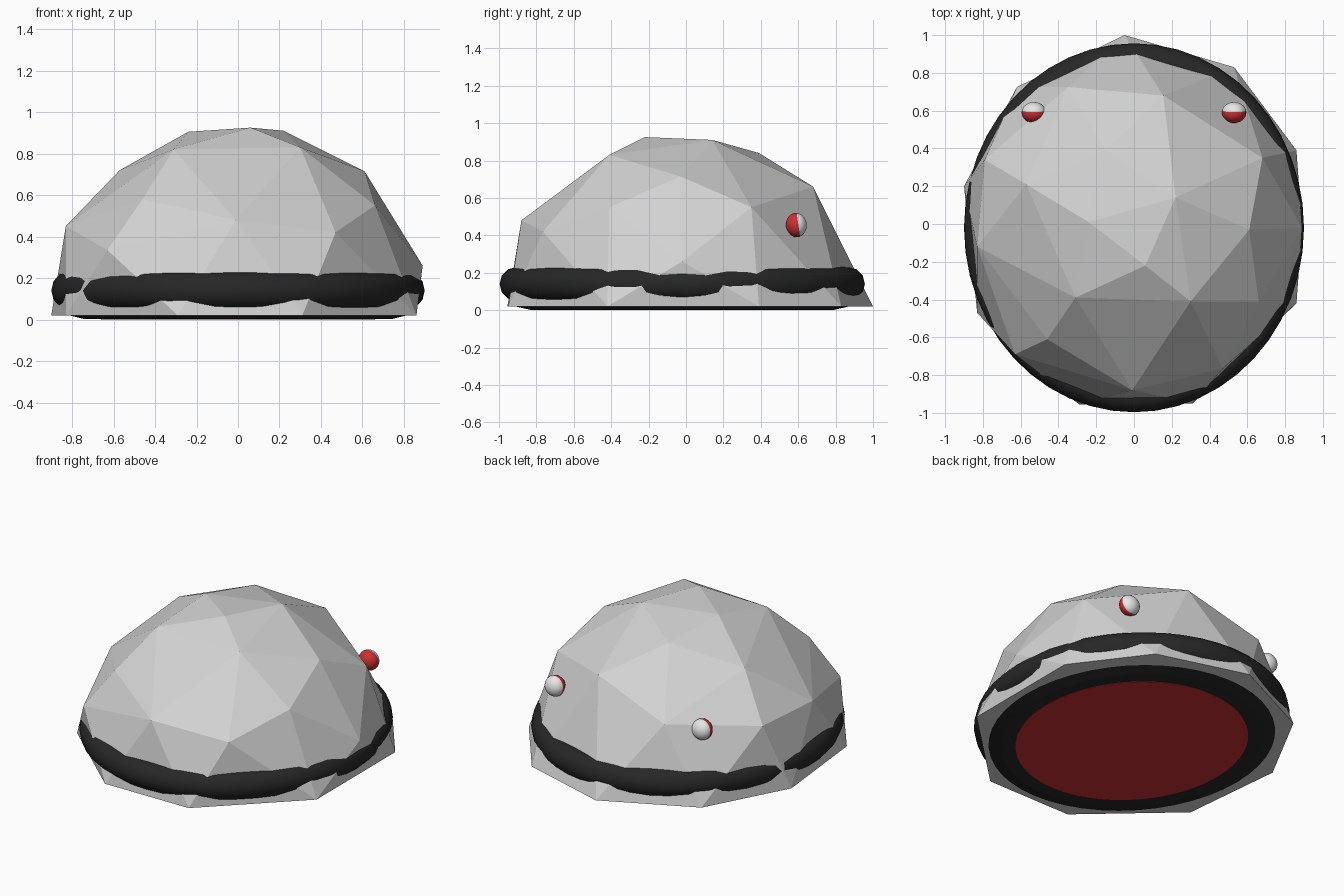
import bpy, bmesh, math
from mathutils import Matrix, Vector

default = bpy.data.objects.get("Cube")
if default:
    bpy.data.objects.remove(default)


def material(name, color):
    mat = bpy.data.materials.new(name)
    mat.use_nodes = True
    mat.diffuse_color = (*color, 1)
    mat.node_tree.nodes["Principled BSDF"].inputs["Base Color"].default_value = (*color, 1)
    return mat


shell_gray = material("shell_gray", (0.65, 0.65, 0.65))
rubber_black = material("rubber_black", (0.02, 0.02, 0.02))
signal_red = material("signal_red", (0.6, 0.03, 0.035))
lamp_white = material("lamp_white", (0.8, 0.8, 0.8))


def finish(name, bm, mats, smooth=False):
    """Turn a bmesh into a named object with its materials."""
    bmesh.ops.recalc_face_normals(bm, faces=bm.faces)
    for face in bm.faces:
        face.smooth = smooth
    mesh = bpy.data.meshes.new(name)
    bm.to_mesh(mesh)
    bm.free()
    for mat in mats:
        mesh.materials.append(mat)
    obj = bpy.data.objects.new(name, mesh)
    bpy.context.collection.objects.link(obj)
    return obj


# Faceted shell: convex hull around corner points and a ground outline
corners = [
    (.06, -.22, .925), (.22, .14, .91), (-.24, .01, .905), (-.15, .39, .84),
    (.30, -.41, .83), (-.31, -.39, .82), (.61, -.03, .715), (-.57, .21, .72),
    (.155, .68, .66), (.66, -.41, .55), (.68, .35, .55), (-.46, -.61, .58),
    (-.35, .725, .49), (-.01, -.88, .48), (.47, -.765, .42), (-.63, -.69, .335),
    (-.83, -.12, .45), (-.79, .34, .45), (.89, -.02, .26),
]
outline = [
    (-.05, 1), (.53, .83), (.86, .39), (.86, -.42), (.31, -.95),
    (-.29, -.955), (-.83, -.47), (-.9, .2), (-.62, .725),
]
bm = bmesh.new()
for point in corners + [(x, y, .02) for x, y in outline]:
    bm.verts.new(point)
hull = bmesh.ops.convex_hull(bm, input=bm.verts[:])
spare = [v for v in hull["geom_interior"] if isinstance(v, bmesh.types.BMVert)]
bmesh.ops.delete(bm, geom=spare, context="VERTS")
finish("shell", bm, [shell_gray])

# Oval bumper ring around the shell
bm = bmesh.new()
sides, around = 12, 48
section = [bm.verts.new((.82 + .08 * math.cos(a), 0, .14 + .09 * math.sin(a)))
           for a in (math.tau * i / sides for i in range(sides))]
loop = [bm.edges.new((section[i], section[(i + 1) % sides])) for i in range(sides)]
bmesh.ops.spin(bm, geom=section + loop, cent=(0, 0, 0), axis=(0, 0, 1),
               angle=math.tau, steps=around, use_merge=True)
bmesh.ops.remove_doubles(bm, verts=bm.verts, dist=.0001)
bmesh.ops.scale(bm, vec=(1, 1.085, 1), verts=bm.verts)
bmesh.ops.translate(bm, vec=(0, -.02, 0), verts=bm.verts)
finish("bumper_ring", bm, [rubber_black], smooth=True)


def oval_plate(name, mat, low, high, bottom, top):
    """Oval disc with a sloped rim; low and high are its x radii."""
    plate = bmesh.new()
    bmesh.ops.create_cone(plate, cap_ends=True, segments=48, radius1=low, radius2=high,
                          depth=top - bottom,
                          matrix=Matrix.Translation((0, 0, (top + bottom) / 2)))
    bmesh.ops.scale(plate, vec=(1, 1.1, 1), verts=plate.verts)
    bmesh.ops.translate(plate, vec=(0, -.02, 0), verts=plate.verts)
    finish(name, plate, [mat])


# Underside
oval_plate("base_plate", rubber_black, .74, .82, .002, .022)
oval_plate("underside_panel", signal_red, .66, .66, 0, .006)

# Two-tone lamps: white behind, red in front
for side, label in ((1, "left"), (-1, "right")):
    bm = bmesh.new()
    bmesh.ops.create_uvsphere(bm, u_segments=24, v_segments=16, radius=.065,
                              matrix=Matrix.Rotation(math.pi / 2, 4, "X"))
    for face in bm.faces:
        face.material_index = int(face.calc_center_median().y < .01)
    bmesh.ops.scale(bm, vec=(1, .85, 1), verts=bm.verts)
    bmesh.ops.rotate(bm, verts=bm.verts, cent=(0, 0, 0),
                     matrix=Matrix.Rotation(math.radians(8), 3, "X"))
    bmesh.ops.translate(bm, vec=Vector((side * .53, .59, .455)), verts=bm.verts)
    finish(label + "_lamp", bm, [lamp_white, signal_red], smooth=True)
